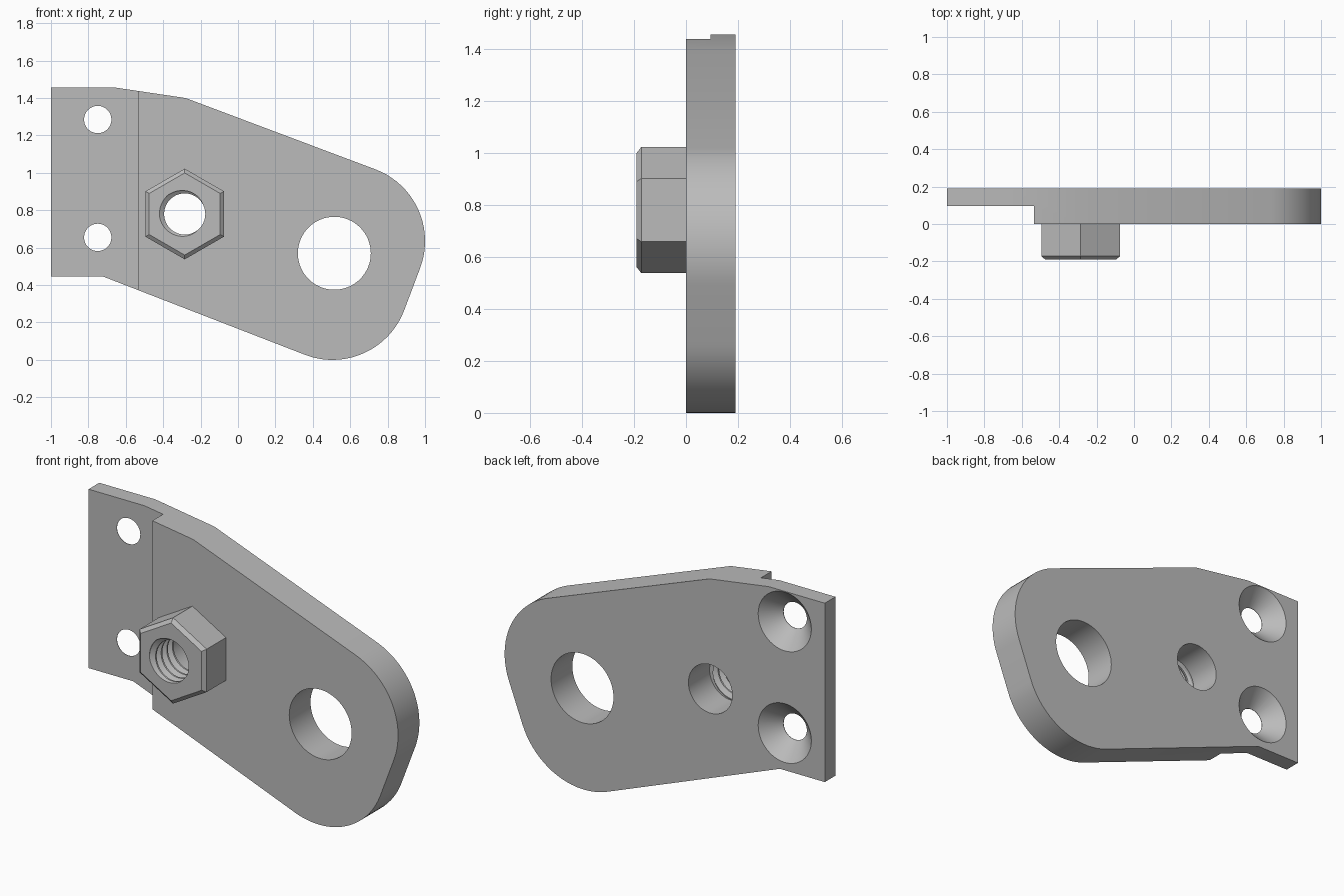
import bpy
import bmesh
from math import pi, cos, sin, atan2, radians

if "Cube" in bpy.data.objects:
    bpy.data.objects.remove(bpy.data.objects["Cube"], do_unlink=True)

# One plain grey for the whole bracket
grey = bpy.data.materials.new("plain_grey")
grey.use_nodes = True
colour = (0.5, 0.5, 0.5, 1)
grey.diffuse_color = colour
grey.node_tree.nodes["Principled BSDF"].inputs["Base Color"].default_value = colour

THICK = 0.19


def make_object(name, bm):
    bmesh.ops.remove_doubles(bm, verts=bm.verts, dist=0.0001)
    bmesh.ops.recalc_face_normals(bm, faces=bm.faces)
    mesh = bpy.data.meshes.new(name)
    bm.to_mesh(mesh)
    bm.free()
    mesh.materials.append(grey)
    obj = bpy.data.objects.new(name, mesh)
    bpy.context.collection.objects.link(obj)
    return obj


def prism(name, outline, y0, y1):
    """Extrude an x-z outline from y0 to y1."""
    bm = bmesh.new()
    face = bm.faces.new([bm.verts.new((x, y0, z)) for x, z in outline])
    extruded = bmesh.ops.extrude_face_region(bm, geom=[face])["geom"]
    verts = [v for v in extruded if isinstance(v, bmesh.types.BMVert)]
    bmesh.ops.translate(bm, verts=verts, vec=(0, y1 - y0, 0))
    return make_object(name, bm)


def grid_surface(bm, rows):
    """Skin neighbouring rows of points, skipping collapsed faces."""
    grid = [[bm.verts.new(p) for p in row] for row in rows]
    for a, b in zip(grid, grid[1:]):
        for i in range(len(a) - 1):
            quad = []
            for v in (a[i], a[i + 1], b[i + 1], b[i]):
                if all((v.co - q.co).length > 0.0001 for q in quad):
                    quad.append(v)
            if len(quad) > 2:
                bm.faces.new(quad)


def arc(cx, cz, r, a0, a1, steps=20):
    angles = [a0 + (a1 - a0) * i / steps for i in range(steps + 1)]
    return [(cx + r * cos(a), cz + r * sin(a)) for a in angles]


def round_cutter(name, x, z, stations):
    """Turned cutter from (y, radius) stations."""
    rows = [[(px, y, pz) for px, pz in arc(x, z, r, 0, 2 * pi, 64)] for y, r in stations]
    bm = bmesh.new()
    grid_surface(bm, rows)
    for row in (rows[0], rows[-1]):
        bm.faces.new([bm.verts.new(p) for p in row[:-1]])
    return make_object(name, bm)


def shade(obj):
    bpy.ops.object.select_all(action="DESELECT")
    obj.select_set(True)
    bpy.context.view_layer.objects.active = obj
    bpy.ops.object.shade_smooth_by_angle(angle=radians(25))


# Plate outline: straight flanks running into two rounded corners
R = 0.41
low, high = (0.505, 0.41), (0.59, 0.635)
side = atan2(high[1] - low[1], high[0] - low[0]) - pi / 2
outline = [(-1, 1.455), (-1, 0.445), (-0.72, 0.445)]
outline += arc(*low, R, radians(-111), side)
outline += arc(*high, R, side, radians(69))
outline += [(-0.28, 1.4), (-0.65, 1.455)]
plate = prism("bracket_plate", outline, 0, THICK)

# Step, screw holes, pivot hole and bolt clearance hole
NUT_X, NUT_Z = -0.285, 0.78
cutters = [
    prism("step_cutter", [(-1.2, -0.2), (-0.535, -0.2), (-0.535, 1.7), (-1.2, 1.7)], -0.1, 0.095),
    round_cutter("pivot_hole_cutter", 0.515, 0.57, [(-0.1, 0.195), (0.3, 0.195)]),
    round_cutter("bolt_hole_cutter", NUT_X, NUT_Z, [(-0.1, 0.137), (0.3, 0.137)]),
]
for z in (0.655, 1.285):
    cutters.append(round_cutter("countersink_cutter", -0.75, z,
                                [(0, 0.073), (0.097, 0.073), (0.21, 0.186)]))
bpy.context.view_layer.objects.active = plate
for cutter in cutters:
    mod = plate.modifiers.new("cut", "BOOLEAN")
    mod.operation = "DIFFERENCE"
    mod.solver = "EXACT"
    mod.object = cutter
    bpy.ops.object.modifier_apply(modifier=mod.name)
    bpy.data.objects.remove(cutter, do_unlink=True)
shade(plate)

# Threaded hex nut on the front
SEG, PITCH, FRONT, BACK = 72, 0.05, -0.19, 0.001
PROFILE = [(0, 0.135), (0.15, 0.135), (0.5, 0.11), (0.7, 0.11), (1, 0.135)]
START = radians(135)
angles = [2 * pi * i / SEG for i in range(SEG + 1)]


def bore_radius(phase):
    phase %= 1
    for (p0, r0), (p1, r1) in zip(PROFILE, PROFILE[1:]):
        if phase <= p1:
            return r0 + (r1 - r0) * (phase - p0) / (p1 - p0)


def polar(r, a, y):
    return (NUT_X + r * cos(a), y, NUT_Z + r * sin(a))


def bore_point(a, y):
    y = min(max(y, FRONT), BACK)
    return polar(bore_radius((y - FRONT) / PITCH + (a - START) / (2 * pi)), a, y)


def hex_row(flat, y):
    return [polar(flat / cos((a + pi / 6) % (pi / 3) - pi / 6), a, y) for a in angles]


bm = bmesh.new()
shell = [[bore_point(a, FRONT) for a in angles],
         hex_row(0.19, FRONT), hex_row(0.21, FRONT + 0.018), hex_row(0.21, BACK),
         [bore_point(a, BACK) for a in angles]]
grid_surface(bm, shell)
thread = []
for turn in range(-1, 7):
    for phase, _ in PROFILE[:-1]:
        thread.append([bore_point(a, FRONT + PITCH * (turn + phase - (a - START) / (2 * pi)))
                       for a in angles])
grid_surface(bm, thread)
shade(make_object("threaded_hex_nut", bm))
